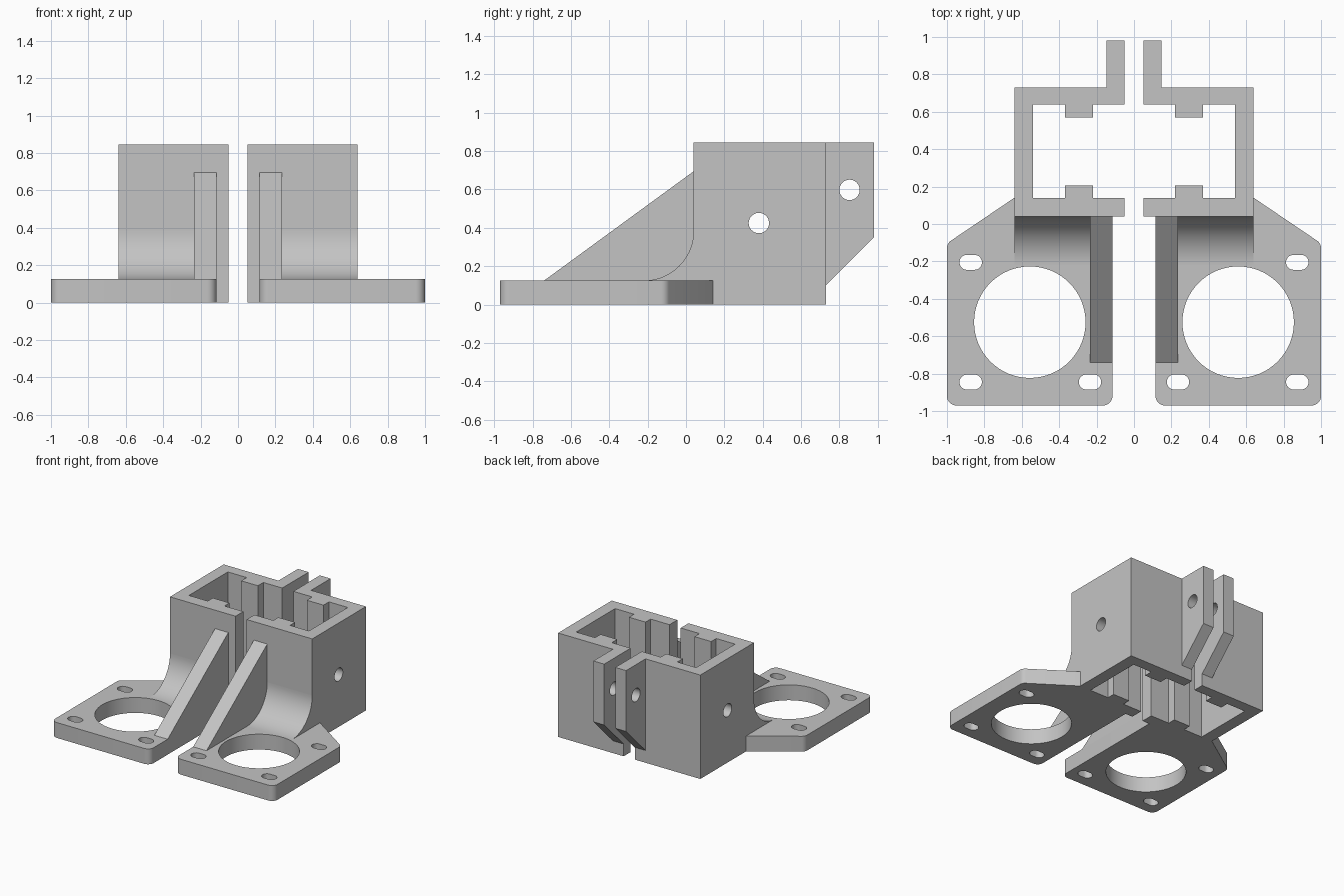
import bpy, bmesh
from math import sin, cos, pi
from mathutils import Vector

cube = bpy.data.objects.get("Cube")
if cube:
    bpy.data.objects.remove(cube, do_unlink=True)

grey = bpy.data.materials.new("plain grey")
grey.use_nodes = True
colour = (0.55, 0.55, 0.55, 1)
grey.diffuse_color = colour
grey.node_tree.nodes["Principled BSDF"].inputs["Base Color"].default_value = colour


def arc(cx, cy, r, start, end, steps):
    """Points on an arc, angles in quarter turns."""
    angles = [(start + (end - start) * i / steps) * pi / 2 for i in range(steps + 1)]
    return [(cx + r * cos(a), cy + r * sin(a)) for a in angles]


def circle(cx, cy, r):
    return arc(cx, cy, r, 0, 4, 64)[:-1]


def slot(cx, cy, half, r):
    return arc(cx + half, cy, r, -1, 1, 16) + arc(cx - half, cy, r, 1, 3, 16)


def prism(name, outline, axis, low, high):
    """Extrude an outline: (x, y) along z, or (y, z) along x."""
    bm = bmesh.new()
    place = (lambda p: (p[0], p[1], low)) if axis == "z" else (lambda p: (low, p[0], p[1]))
    face = bm.faces.new([bm.verts.new(place(p)) for p in outline])
    new = bmesh.ops.extrude_face_region(bm, geom=[face])["geom"]
    step = Vector((0, 0, high - low) if axis == "z" else (high - low, 0, 0))
    bmesh.ops.translate(bm, vec=step, verts=[g for g in new if isinstance(g, bmesh.types.BMVert)])
    bmesh.ops.recalc_face_normals(bm, faces=bm.faces)
    mesh = bpy.data.meshes.new(name)
    bm.to_mesh(mesh)
    bm.free()
    mesh.materials.append(grey)
    obj = bpy.data.objects.new(name, mesh)
    bpy.context.collection.objects.link(obj)
    return obj


def finish(obj, cutters=()):
    """Cut the holes, mirror to the other half and shade."""
    bpy.ops.object.select_all(action="DESELECT")
    obj.select_set(True)
    bpy.context.view_layer.objects.active = obj
    for cutter in cutters:
        mod = obj.modifiers.new("hole", "BOOLEAN")
        mod.operation, mod.solver, mod.object = "DIFFERENCE", "EXACT", cutter
        bpy.ops.object.modifier_apply(modifier=mod.name)
        bpy.data.objects.remove(cutter, do_unlink=True)
    mod = obj.modifiers.new("mirror", "MIRROR")
    mod.use_mirror_merge = False
    bpy.ops.object.modifier_apply(modifier=mod.name)
    bpy.ops.object.shade_smooth_by_angle(angle=pi / 6)


TOP, PLATE = 0.845, 0.125
INNER, OUTER = 0.05, 0.64
FRONT, BACK = 0.04, 0.73

# Base plates with rounded corners, a large bore and three mounting slots
outline = (arc(0.165, -0.92, 0.05, 2, 3, 8) + arc(0.95, -0.92, 0.05, 3, 4, 8)
           + arc(0.95, -0.13, 0.05, 0, 0.6, 6)
           + [(OUTER, 0.14), (OUTER, FRONT), (0.115, FRONT)])
plate = prism("base_plates", outline, "z", 0, PLATE)
holes = [circle(0.557, -0.525, 0.298)]
holes += [slot(x, y, 0.02, 0.04) for x, y in ((0.873, -0.205), (0.873, -0.845), (0.235, -0.845))]
finish(plate, [prism("cutter", h, "z", -0.1, 0.3) for h in holes])

# Split box walls with inner locating lugs and a side screw hole
outline = [(INNER, FRONT), (OUTER, FRONT), (OUTER, BACK), (INNER, BACK), (INNER, 0.64),
           (0.22, 0.64), (0.22, 0.57), (0.37, 0.57), (0.37, 0.64), (0.54, 0.64),
           (0.54, 0.14), (0.37, 0.14), (0.37, 0.205), (0.22, 0.205), (0.22, 0.14),
           (INNER, 0.14)]
box = prism("box_walls", outline, "z", 0, TOP)
finish(box, [prism("cutter", circle(0.38, 0.425, 0.053), "x", 0.45, 0.75)])

# Clamp flanges at the back with a bolt hole
outline = [(BACK, 0.1), (0.98, 0.35), (0.98, TOP), (BACK, TOP)]
flange = prism("clamp_flanges", outline, "x", INNER, 0.147)
finish(flange, [prism("cutter", circle(0.853, 0.598, 0.053), "x", 0, 0.3)])

# Triangular ribs bracing box to plate
outline = [(-0.74, PLATE), (FRONT, PLATE), (FRONT, 0.695)]
finish(prism("support_ribs", outline, "x", 0.115, 0.235))

# Curved fillets between plate and box front
outline = arc(-0.22, 0.385, 0.26, -1, 0, 24) + [(FRONT, PLATE)]
finish(prism("curved_fillets", outline, "x", 0.235, OUTER))
